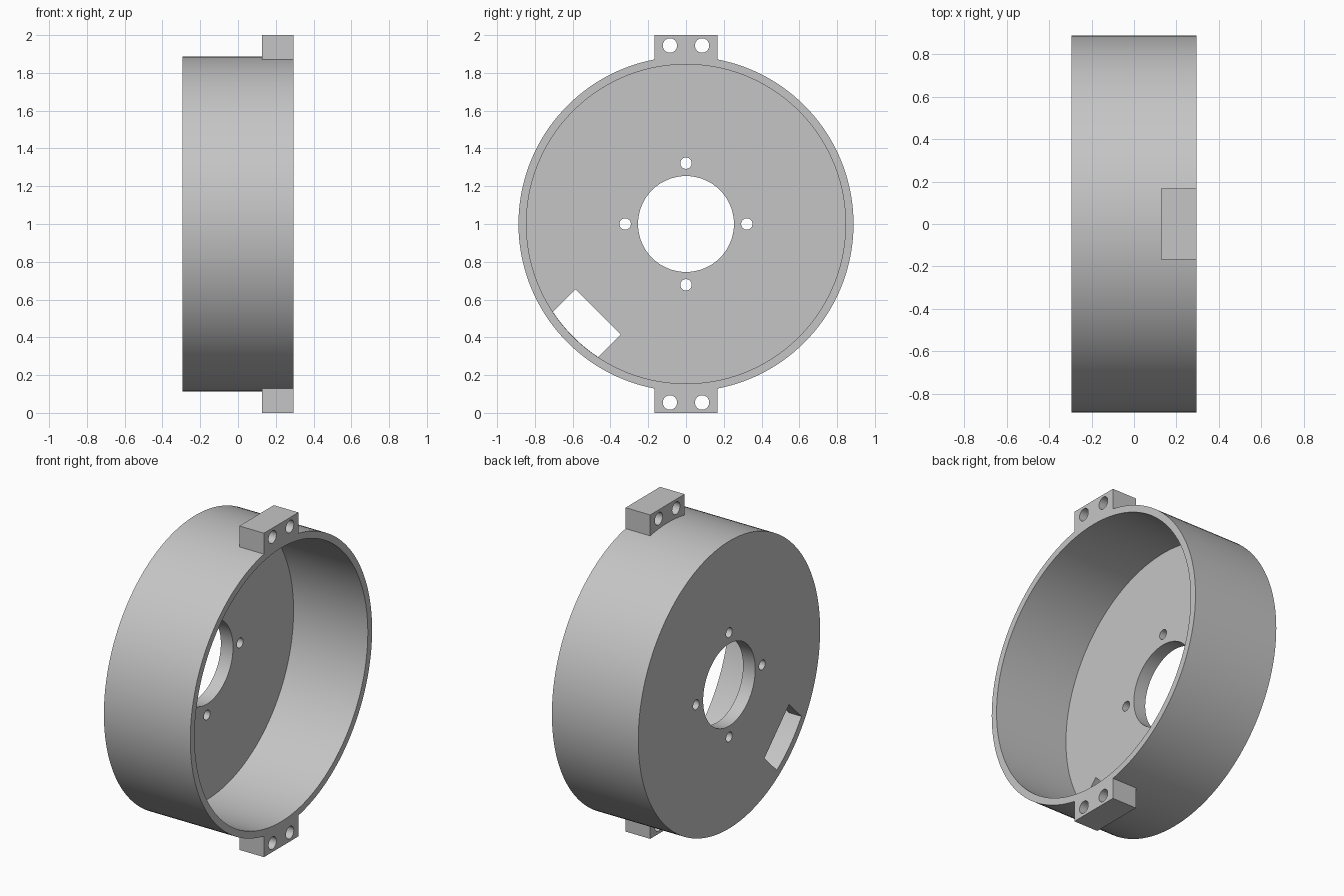
import bpy, bmesh
from math import sin, cos, asin, pi
from mathutils import Matrix, Vector

if "Cube" in bpy.data.objects:
    bpy.data.objects.remove(bpy.data.objects["Cube"])

HALF = 0.295          # half depth of the drum, along x
R_OUT, R_IN = 0.887, 0.845
FLOOR = 0.083         # thickness of the closed end
TAB_W, TAB_X = 0.168, 0.127

CENTRE = Matrix.Translation((0, 0, 1))
ALONG_X = Matrix.Rotation(pi / 2, 4, 'Y')


def add_cylinder(bm, r, x0, x1, y=0, z=0, seg=48):
    place = CENTRE @ Matrix.Translation(((x0 + x1) / 2, y, z)) @ ALONG_X
    bmesh.ops.create_cone(bm, cap_ends=True, segments=seg, radius1=r,
                          radius2=r, depth=x1 - x0, matrix=place)


def add_box(bm, x0, x1, y0, y1, z0, z1):
    mid = Vector((x0 + x1, y0 + y1, z0 + z1)) / 2
    size = Matrix.Diagonal((x1 - x0, y1 - y0, z1 - z0, 1))
    bmesh.ops.create_cube(bm, size=1, matrix=CENTRE @ Matrix.Translation(mid) @ size)


def add_prism(bm, profile, x0, x1):
    face = bm.faces.new([bm.verts.new((x0, y, z + 1)) for y, z in profile])
    out = bmesh.ops.extrude_face_region(bm, geom=[face], use_keep_orig=True)
    moved = [v for v in out["geom"] if isinstance(v, bmesh.types.BMVert)]
    bmesh.ops.translate(bm, verts=moved, vec=(x1 - x0, 0, 0))


def finish(name, bm):
    bmesh.ops.recalc_face_normals(bm, faces=bm.faces[:])
    mesh = bpy.data.meshes.new(name)
    bm.to_mesh(mesh)
    bm.free()
    obj = bpy.data.objects.new(name, mesh)
    bpy.context.collection.objects.link(obj)
    return obj


def combine(target, tool, operation):
    mod = target.modifiers.new(operation, 'BOOLEAN')
    mod.operation, mod.solver, mod.object = operation, 'EXACT', tool
    bpy.context.view_layer.objects.active = target
    bpy.ops.object.modifier_apply(modifier=mod.name)
    bpy.data.objects.remove(tool)


# Solid drum
bm = bmesh.new()
add_cylinder(bm, R_OUT, -HALF, HALF, seg=144)
drum = finish("drum_housing", bm)

# Mounting tabs above and below, flush with the open rim
bm = bmesh.new()
add_box(bm, TAB_X, HALF, -TAB_W, TAB_W, 0.8, 1)
add_box(bm, TAB_X, HALF, -TAB_W, TAB_W, -1, -0.8)
combine(drum, finish("mounting_tabs", bm), 'UNION')

# Cavity, open towards +x
bm = bmesh.new()
add_cylinder(bm, R_IN, -HALF + FLOOR, HALF + 0.1, seg=144)
combine(drum, finish("cavity_cutter", bm), 'DIFFERENCE')

# Shaft hole, four bolt holes, tab holes and the slanted window
bm = bmesh.new()
x0, x1 = -HALF - 0.1, HALF + 0.1
add_cylinder(bm, 0.254, x0, x1, seg=96)
for k in range(4):
    a = k * pi / 2
    add_cylinder(bm, 0.03, x0, x1, 0.322 * cos(a), 0.322 * sin(a))
for y in (-0.085, 0.085):
    for z in (-0.945, 0.945):
        add_cylinder(bm, 0.038, x0, x1, y, z)

# The window's outer side follows the cavity wall
radius, half = R_IN - 0.001, 0.17
spread = asin(half / radius)
profile = [(0.657, half), (0.657, -half)]
for k in range(17):
    a = spread * (k / 8 - 1)
    profile.append((radius * cos(a), radius * sin(a)))
turn = Matrix.Rotation(1.25 * pi, 2)
profile = [turn @ Vector(p) for p in profile]
add_prism(bm, profile, x0, -HALF + FLOOR + 0.05)
combine(drum, finish("hole_cutter", bm), 'DIFFERENCE')

# Plain grey finish
grey = bpy.data.materials.new("plain_grey")
grey.use_nodes = True
colour = (0.56, 0.56, 0.56, 1)
grey.diffuse_color = colour
grey.node_tree.nodes["Principled BSDF"].inputs["Base Color"].default_value = colour
drum.data.materials.clear()
drum.data.materials.append(grey)

bpy.ops.object.select_all(action='DESELECT')
drum.select_set(True)
bpy.context.view_layer.objects.active = drum
bpy.ops.object.shade_smooth_by_angle(angle=pi / 6)
